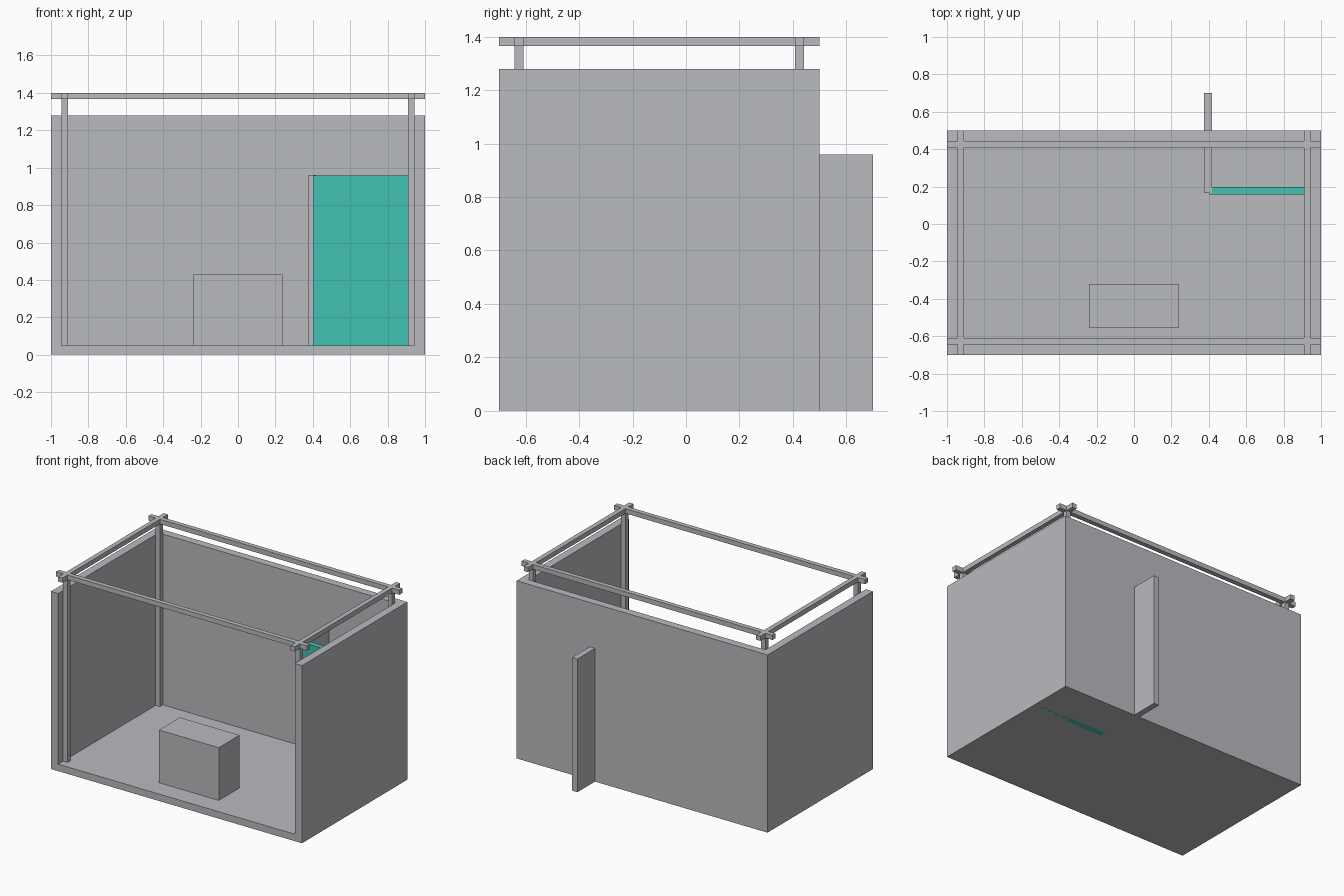
import bpy

if "Cube" in bpy.data.objects:
    bpy.data.objects.remove(bpy.data.objects["Cube"])


def material(name, rgb):
    m = bpy.data.materials.new(name)
    m.diffuse_color = (*rgb, 1.0)
    m.use_nodes = True
    m.node_tree.nodes["Principled BSDF"].inputs["Base Color"].default_value = m.diffuse_color
    return m


GREY = material("light grey", (0.49, 0.495, 0.52))
TEAL = material("teal", (0.053, 0.54, 0.45))


def box(name, x, y, z, mat=GREY):
    """Axis-aligned box from (min, max) ranges."""
    x0, x1 = x
    y0, y1 = y
    z0, z1 = z
    verts = [(a, b, c) for c in (z0, z1) for a, b in ((x0, y0), (x1, y0), (x1, y1), (x0, y1))]
    faces = [(3, 2, 1, 0), (4, 5, 6, 7), (0, 1, 5, 4), (1, 2, 6, 5), (2, 3, 7, 6), (3, 0, 4, 7)]
    mesh = bpy.data.meshes.new(name)
    mesh.from_pydata(verts, [], faces)
    mesh.materials.append(mat)
    ob = bpy.data.objects.new(name, mesh)
    bpy.context.collection.objects.link(ob)
    return ob


# Room shell: floor, back wall and two side walls, open at front and top
FRONT, BACK, WALL, TOP = -0.7, 0.5, 0.057, 1.28
inner = 1 - WALL
box("floor", (-1, 1), (FRONT, BACK), (0, 0.05))
box("back_wall", (-inner, inner), (BACK - WALL, BACK), (0.05, TOP))
box("left_wall", (-1, -inner), (FRONT, BACK), (0.05, TOP))
box("right_wall", (inner, 1), (FRONT, BACK), (0.05, TOP))

# Frame: corner posts carrying crossing beams
BAR = 0.034
xs = {"left": (-inner, -inner + BAR), "right": (inner - BAR, inner)}
ys = {"front": (FRONT + WALL, FRONT + WALL + BAR), "back": (BACK - WALL - BAR, BACK - WALL)}
Z_BEAM = (1.4 - BAR, 1.4)
for xn, xr in xs.items():
    box(f"{xn}_beam", xr, (FRONT, BACK), Z_BEAM)
    for yn, yr in ys.items():
        box(f"{yn}_{xn}_post", xr, yr, (0.05, Z_BEAM[0]))
for yn, yr in ys.items():
    box(f"{yn}_beam", (-1, 1), yr, Z_BEAM)

# Counter block on the floor
box("counter", (-0.24, 0.237), (-0.557, -0.32), (0.05, 0.43))

# Partition running through the back wall, and the teal panel closing the corner
box("partition", (0.375, 0.417), (0.167, 0.7), (0, 0.96))
box("teal_panel", (0.405, inner), (0.157, 0.197), (0, 0.9595), TEAL)
